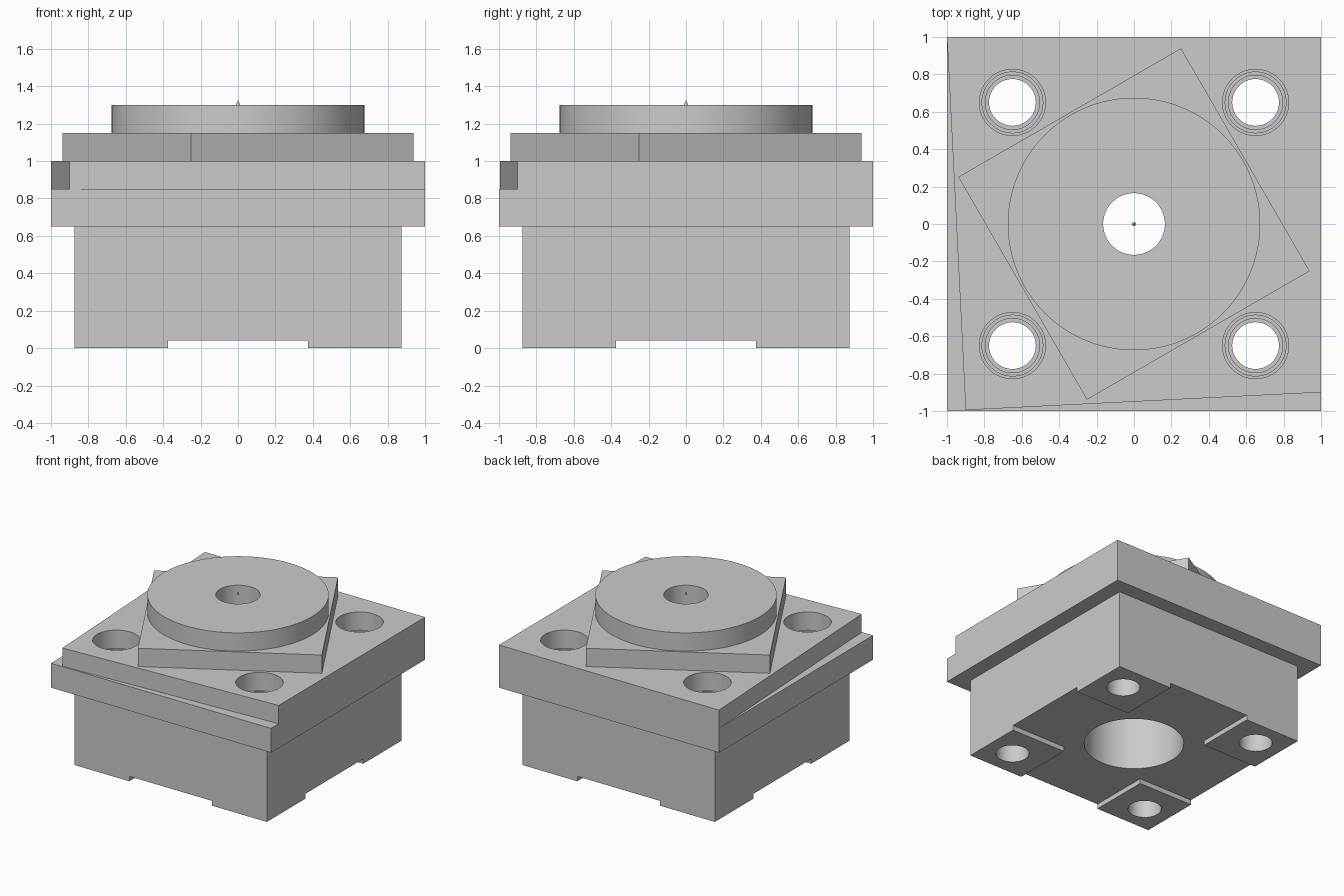
import bpy, bmesh
from math import cos, sin, pi, radians

if "Cube" in bpy.data.objects:
    bpy.data.objects.remove(bpy.data.objects["Cube"])


def finish(name, bm):
    bmesh.ops.recalc_face_normals(bm, faces=bm.faces)
    me = bpy.data.meshes.new(name)
    bm.to_mesh(me)
    bm.free()
    ob = bpy.data.objects.new(name, me)
    bpy.context.collection.objects.link(ob)
    return ob


def prism(name, pts, z0, z1):
    bm = bmesh.new()
    low = [bm.verts.new((x, y, z0)) for x, y in pts]
    top = [bm.verts.new((x, y, z1)) for x, y in pts]
    n = len(pts)
    bm.faces.new(low[::-1])
    bm.faces.new(top)
    for i in range(n):
        j = (i + 1) % n
        bm.faces.new((low[i], low[j], top[j], top[i]))
    return finish(name, bm)


def box(name, hx, hy, z0, z1):
    return prism(name, [(-hx, -hy), (hx, -hy), (hx, hy), (-hx, hy)], z0, z1)


def lathe(name, profile, x=0, y=0, n=96):
    # profile: (radius, z) from bottom to top
    bm = bmesh.new()
    rings = [[bm.verts.new((x + r * cos(2 * pi * k / n), y + r * sin(2 * pi * k / n), z))
              for k in range(n)] for r, z in profile]
    for a, b in zip(rings, rings[1:]):
        for k in range(n):
            j = (k + 1) % n
            bm.faces.new((a[k], a[j], b[j], b[k]))
    bm.faces.new(rings[0][::-1])
    bm.faces.new(rings[-1])
    return finish(name, bm)


def combine(target, other, op):
    m = target.modifiers.new(op.title(), 'BOOLEAN')
    m.operation = op
    m.solver = 'EXACT'
    m.object = other
    bpy.context.view_layer.objects.active = target
    bpy.ops.object.modifier_apply(modifier=m.name)
    bpy.data.objects.remove(other)


# Stacked solids: body, square plate, turned square, disc
piece = box("test_block", 0.875, 0.875, 0, 0.8)
plate = box("plate", 1, 1, 0.65, 1)

# Slightly tapered ledges along the front and left of the plate
combine(plate, prism("front_ledge", [(-1.2, -1.01), (1.2, -0.89), (1.2, -1.2), (-1.2, -1.2)],
                     0.85, 1.1), 'DIFFERENCE')
combine(plate, prism("left_ledge", [(-1.01, 1.2), (-1.2, 1.2), (-1.2, -1.2), (-0.89, -1.2)],
                     0.85, 1.1), 'DIFFERENCE')

r = 0.6875 * 2 ** 0.5
diamond = prism("turned_square",
                [(r * cos(radians(75 + 90 * i)), r * sin(radians(75 + 90 * i))) for i in range(4)],
                0.9, 1.15)
disc = lathe("disc", [(0.675, 0.95), (0.675, 1.3)], n=128)
for part in (plate, diamond, disc):
    combine(piece, part, 'UNION')

# Cross channel underneath, leaving four corner pads
combine(piece, box("channel_x", 1.2, 0.375, -0.1, 0.04), 'DIFFERENCE')
combine(piece, box("channel_y", 0.375, 1.2, -0.1, 0.04), 'DIFFERENCE')

# Stepped centre bore
combine(piece, lathe("centre_bore", [(0.375, -0.1), (0.375, 0.65), (0.165, 0.65), (0.165, 1.4)]),
        'DIFFERENCE')

# Four stepped corner holes
for sx in (-1, 1):
    for sy in (-1, 1):
        combine(piece, lathe("corner_hole",
                             [(0.125, -0.1), (0.125, 0.4), (0.145, 0.4), (0.145, 0.7),
                              (0.1625, 0.7), (0.1625, 0.85), (0.177, 0.85), (0.177, 1.1)],
                             0.65 * sx, 0.65 * sy, 64), 'DIFFERENCE')

bpy.ops.object.select_all(action='DESELECT')
piece.select_set(True)
bpy.context.view_layer.objects.active = piece
bpy.ops.object.shade_smooth_by_angle(angle=radians(30))

# Tiny centre marker at the top of the bore
lathe("centre_marker", [(0.01, 1.3), (0.001, 1.325)], n=12)
